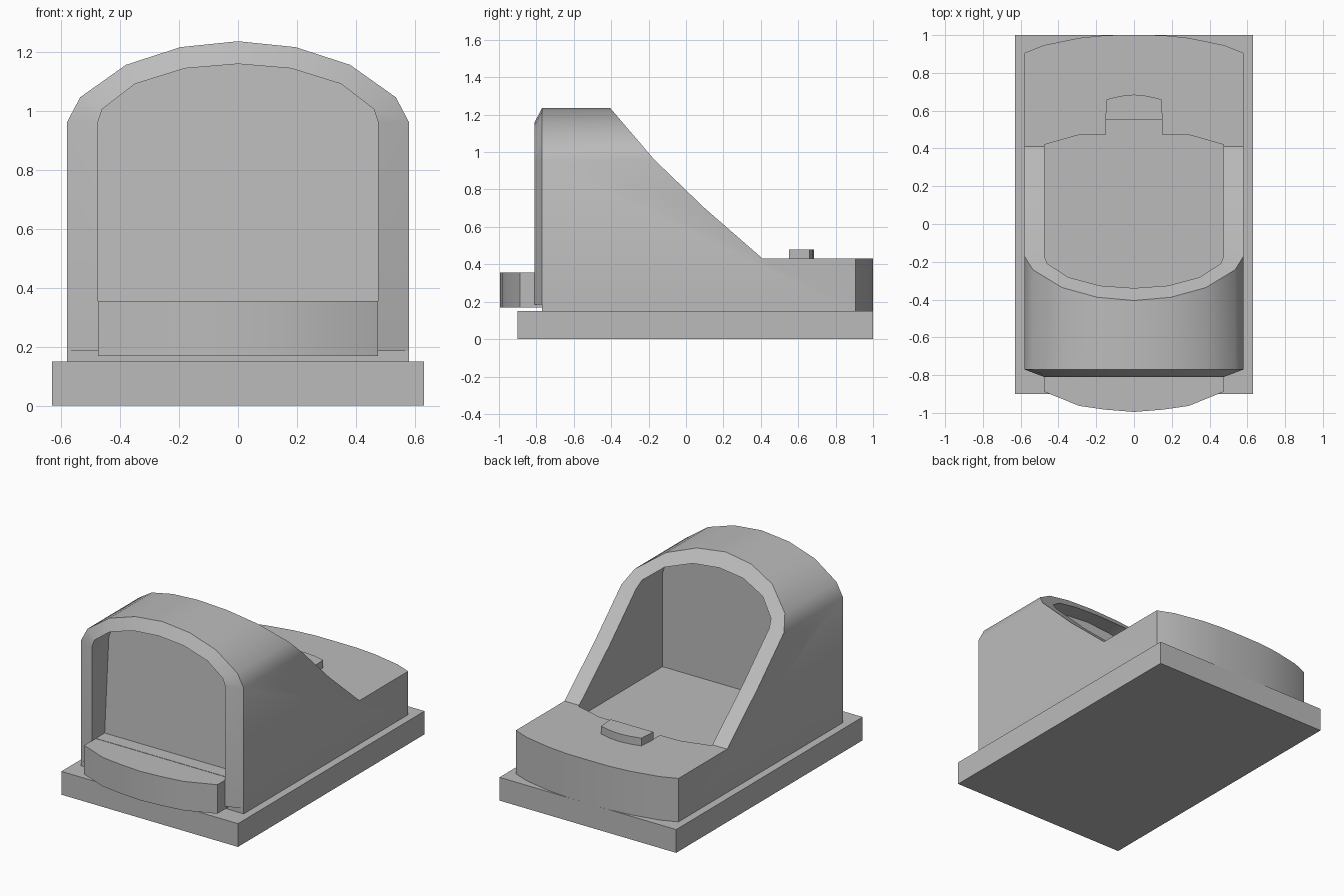
import bpy
import bmesh
from math import radians

cube = bpy.data.objects.get("Cube")
if cube:
    bpy.data.objects.remove(cube)

grey = bpy.data.materials.new("matte grey")
grey.use_nodes = True
grey.diffuse_color = (0.5, 0.5, 0.5, 1)
grey.node_tree.nodes["Principled BSDF"].inputs["Base Color"].default_value = (0.5, 0.5, 0.5, 1)


def loft(name, loops, closed=True):
    """Skin matching loops of points; closed loops get end caps."""
    bm = bmesh.new()
    rings = [[bm.verts.new(p) for p in loop] for loop in loops]
    n = len(rings[0])
    if closed:
        pairs = list(zip(rings, rings[1:]))
        bm.faces.new(rings[0])
        bm.faces.new(rings[-1])
    else:
        # A strip with a closed cross-section and flat ends
        pairs = list(zip(rings, rings[1:] + rings[:1]))
        bm.faces.new([r[0] for r in rings])
        bm.faces.new([r[-1] for r in rings])
    for a, b in pairs:
        for i in range(n if closed else n - 1):
            j = (i + 1) % n
            bm.faces.new((a[i], a[j], b[j], b[i]))
    bmesh.ops.recalc_face_normals(bm, faces=bm.faces)
    mesh = bpy.data.meshes.new(name)
    bm.to_mesh(mesh)
    bm.free()
    mesh.materials.append(grey)
    obj = bpy.data.objects.new(name, mesh)
    bpy.context.collection.objects.link(obj)
    return obj


def prism(name, profile, lo, hi, axis):
    """Extrude a 2D profile between lo and hi along the given axis."""
    place = {"x": lambda a, b, t: (t, a, b),
             "y": lambda a, b, t: (a, t, b),
             "z": lambda a, b, t: (a, b, t)}[axis]
    return loft(name, [[place(a, b, t) for a, b in profile] for t in (lo, hi)])


def select_only(obj):
    bpy.ops.object.select_all(action="DESELECT")
    obj.select_set(True)
    bpy.context.view_layer.objects.active = obj


def combine(obj, cutter, operation):
    mod = obj.modifiers.new("cut", "BOOLEAN")
    mod.operation = operation
    mod.solver = "EXACT"
    mod.object = cutter
    select_only(obj)
    bpy.ops.object.modifier_apply(modifier=mod.name)
    bpy.data.objects.remove(cutter)


def mirrored(half):
    """Continue a right-to-centre profile to the left side."""
    return half + [(-x, v) for x, v in reversed(half) if x > 0]


def outer_arch(bottom):
    return mirrored([(0.58, bottom), (0.58, 0.96), (0.535, 1.045),
                     (0.38, 1.155), (0.195, 1.215), (0, 1.235)])


def inner_arch(bottom):
    return mirrored([(0.475, bottom), (0.475, 0.96), (0.46, 1.005),
                     (0.35, 1.09), (0.18, 1.143), (0, 1.158)])


FLOOR = 0.355

# Mounting plate
base = prism("base_plate", [(-0.63, -0.9), (0.63, -0.9), (0.63, 1), (-0.63, 1)], 0, 0.15, "z")

# Housing: side outline trimmed by the arch and the curved rear
housing = prism("housing", [(-0.77, 0.15), (-0.77, 1.4), (-0.535, 1.4), (-0.405, 1.235),
                            (-0.17, 0.96), (0.1, 0.7), (0.41, 0.43), (1.1, 0.43), (1.1, 0.15)],
                -0.8, 0.8, "x")
combine(housing, prism("arch_cutter", outer_arch(0.1), -1, 1.2, "y"), "INTERSECT")
rear = mirrored([(0.7, -1), (0.7, 0.85), (0.58, 0.905), (0.475, 0.947),
                 (0.29, 0.985), (0.15, 0.999), (0, 1)])
combine(housing, prism("rear_cutter", rear, 0, 1.5, "z"), "INTERSECT")

# Hollow interior with a curved rear edge and a notch
combine(housing, prism("tunnel_cutter", inner_arch(FLOOR), -1, 0.4, "y"), "DIFFERENCE")
well = mirrored([(0.475, 0.2), (0.475, 0.42), (0.29, 0.472), (0.147, 0.475), (0.147, 0.55)])
combine(housing, prism("well_cutter", well, FLOOR, 0.6, "z"), "DIFFERENCE")

# Bevelled rim around the front window
rim = loft("front_rim", [[(x, -0.77, z) for x, z in outer_arch(0.185)],
                         [(x, -0.81, z) for x, z in inner_arch(0.185)],
                         [(x, -0.77, z) for x, z in inner_arch(0.185)]], closed=False)

# Window block with a slightly tilted front
lens = prism("lens", inner_arch(FLOOR), -0.68, -0.44, "y")
for v in lens.data.vertices:
    if v.co.y < -0.6:
        v.co.y += 0.07 * (v.co.z - FLOOR)

# Curved sill and the lip in front of it
curve = mirrored([(0.475, -0.81), (0.29, -0.885), (0.15, -0.905), (0, -0.917)])
sill = prism("window_sill", curve + [(-0.475, -0.765), (0.475, -0.765)], 0.168, FLOOR - 0.002, "z")
lip = prism("front_lip", [(x, y - 0.078) for x, y in curve] + curve[::-1], 0.168, FLOOR, "z")

# Small emitter button on the rear deck
button = prism("emitter_button", [(-0.152, 0.55), (0.152, 0.55), (0.145, 0.66), (0.07, 0.678),
                                  (0, 0.685), (-0.07, 0.678), (-0.145, 0.66)], 0.42, 0.48, "z")

for part in (housing, rim, lens, sill, lip, button):
    select_only(part)
    bpy.ops.object.shade_smooth_by_angle(angle=radians(30))
